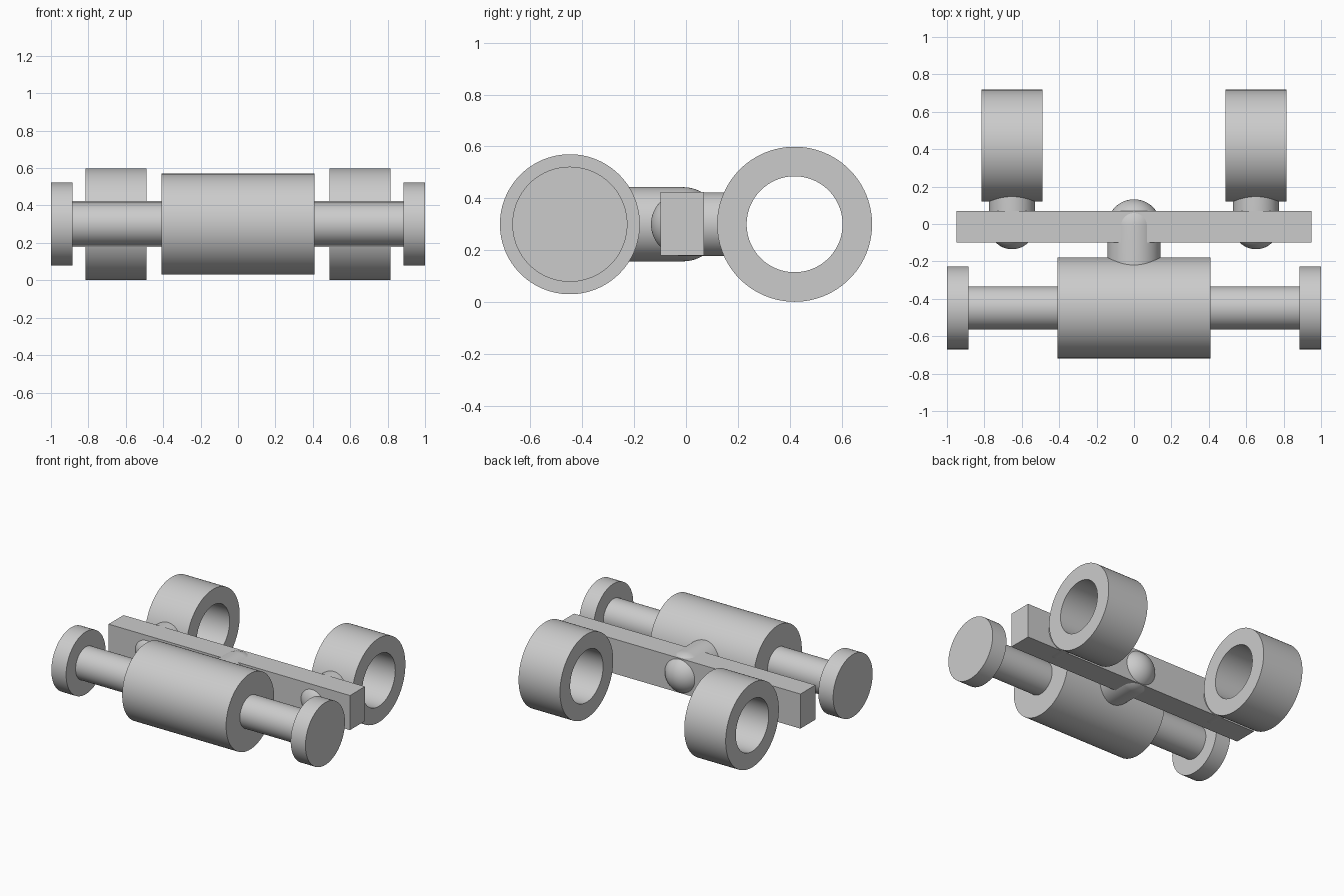
import bpy, bmesh, math
from mathutils import Matrix, Vector

cube = bpy.data.objects.get("Cube")
if cube:
    bpy.data.objects.remove(cube, do_unlink=True)

grey = bpy.data.materials.new("light grey")
grey.use_nodes = True
grey.diffuse_color = (0.6, 0.6, 0.6, 1)
grey.node_tree.nodes["Principled BSDF"].inputs["Base Color"].default_value = grey.diffuse_color

MID = 0.30      # height shared by every axis
AXLE_Y = -0.448
RING_Y = 0.419
SIDES = 96


def finish(name, bm, location):
    bmesh.ops.remove_doubles(bm, verts=bm.verts, dist=1e-5)
    bmesh.ops.recalc_face_normals(bm, faces=bm.faces)
    mesh = bpy.data.meshes.new(name)
    bm.to_mesh(mesh)
    bm.free()
    mesh.materials.append(grey)
    obj = bpy.data.objects.new(name, mesh)
    obj.location = location
    bpy.context.collection.objects.link(obj)
    bpy.ops.object.select_all(action='DESELECT')
    obj.select_set(True)
    bpy.context.view_layer.objects.active = obj
    bpy.ops.object.shade_smooth_by_angle(angle=math.radians(30))
    return obj


def lathe(name, profile, axis, location):
    """Spin (radius, distance along axis) points about the x or y axis."""
    bm = bmesh.new()
    side = Vector((0, 0, 1))
    verts = [bm.verts.new(side * r + axis * a) for r, a in profile]
    edges = [bm.edges.new(pair) for pair in zip(verts, verts[1:])]
    bmesh.ops.spin(bm, geom=verts + edges, cent=(0, 0, 0), axis=axis,
                   angle=math.tau, steps=SIDES, use_merge=True)
    return finish(name, bm, location)


def cylinder(name, radius, half, location):
    profile = [(0, -half), (radius, -half), (radius, half), (0, half)]
    return lathe(name, profile, Vector((1, 0, 0)), location)


def stud(name, radius, length, direction, location):
    """Shank along y with a hemispherical tip pointing in the given direction."""
    steps = 20
    profile = [(0, -length), (radius, -length)]
    for i in range(steps + 1):
        t = math.pi / 2 * i / steps
        profile.append((radius * math.cos(t) if i < steps else 0, radius * math.sin(t)))
    return lathe(name, profile, Vector((0, direction, 0)), location)


# Front axle: drum, rod and end discs
cylinder("drum", 0.27, 0.409, (0, AXLE_Y, MID))
cylinder("axle_rod", 0.115, 0.92, (0, AXLE_Y, MID))

# Cross bar
bm = bmesh.new()
bmesh.ops.create_cube(bm, size=1, matrix=Matrix.Diagonal((1.9, 0.168, 0.246, 1)))
finish("cross_bar", bm, (0, -0.014, 0.302))

# Round-ended stud joining drum and bar
stud("centre_stud", 0.143, 0.30, 1, (0, -0.011, MID))

# Mirrored parts
for label, s in (("left", 1), ("right", -1)):
    cylinder(label + "_end_disc", 0.222, 0.058, (s * 0.942, AXLE_Y, MID))
    stud(label + "_stud", 0.123, 0.21, -1, (s * 0.652, -0.012, MID))
    inner, outer, half = 0.185, 0.299, 0.163
    ring = [(inner, -half), (outer, -half), (outer, half), (inner, half), (inner, -half)]
    lathe(label + "_ring", ring, Vector((1, 0, 0)), (s * 0.652, RING_Y, MID))
